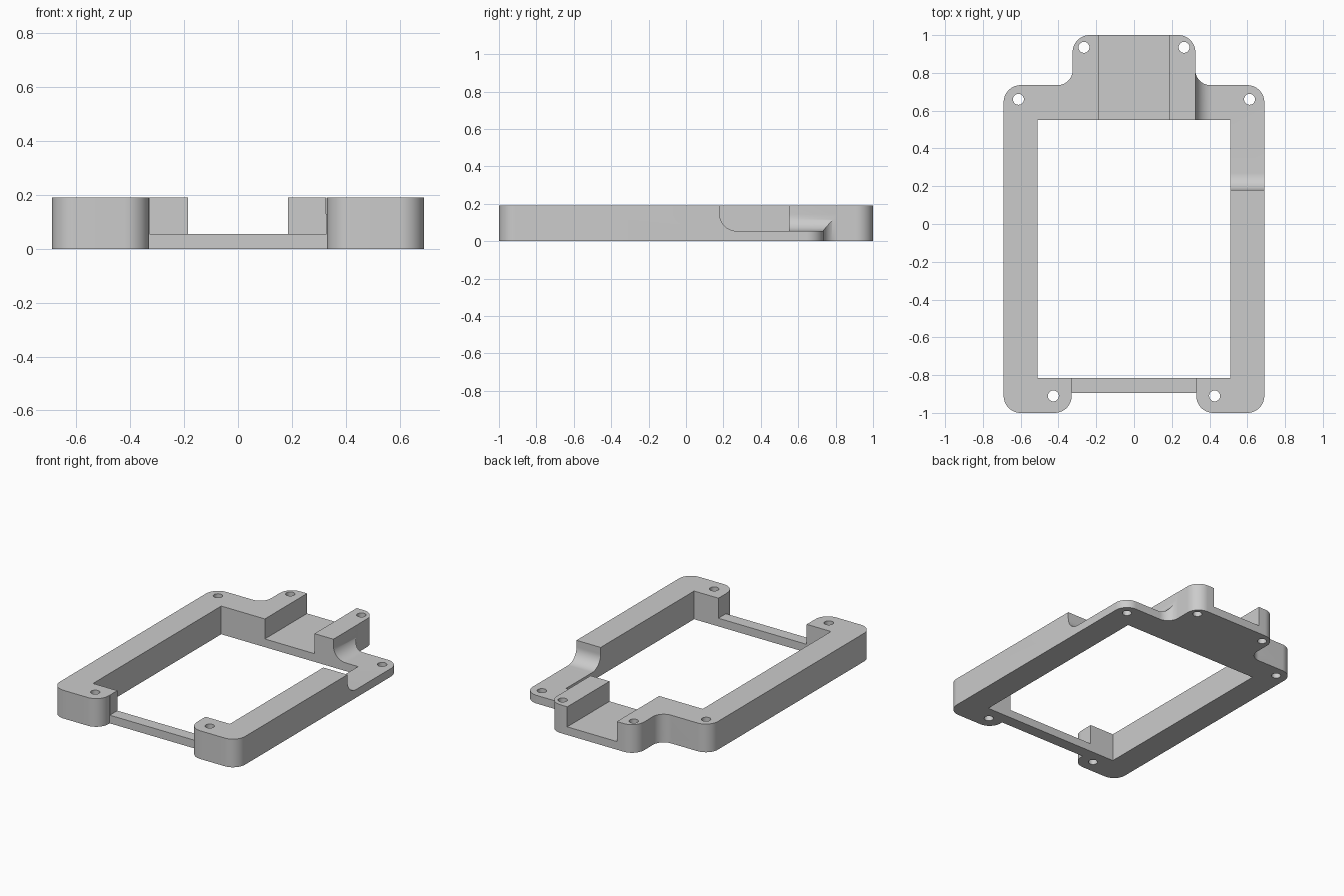
import bpy, bmesh, math
from mathutils import Vector

cube = bpy.data.objects.get("Cube")
if cube:
    bpy.data.objects.remove(cube)

HEIGHT, FLOOR = 0.19, 0.055
ARC_STEPS = 16

plastic = bpy.data.materials.new("light_grey_plastic")
plastic.use_nodes = True
GREY = (0.6, 0.6, 0.6, 1)
plastic.diffuse_color = GREY
plastic.node_tree.nodes["Principled BSDF"].inputs["Base Color"].default_value = GREY


def finish(bm, name):
    bmesh.ops.recalc_face_normals(bm, faces=bm.faces)
    mesh = bpy.data.meshes.new(name)
    bm.to_mesh(mesh)
    bm.free()
    obj = bpy.data.objects.new(name, mesh)
    bpy.context.collection.objects.link(obj)
    mesh.materials.append(plastic)
    return obj


def rounded(corners):
    """Round the right-angled corners (x, y, radius) of a closed outline."""
    points = []
    for i, (x, y, r) in enumerate(corners):
        p = Vector((x, y))
        if r == 0:
            points.append(p)
            continue
        u = (Vector(corners[i - 1][:2]) - p).normalized()
        v = (Vector(corners[(i + 1) % len(corners)][:2]) - p).normalized()
        centre = p + r * (u + v)
        for s in range(ARC_STEPS + 1):
            t = math.pi / 2 * s / ARC_STEPS
            points.append(centre - r * (v * math.cos(t) + u * math.sin(t)))
    return points


def add_box(bm, x, y, z):
    verts = bmesh.ops.create_cube(bm, size=1)["verts"]
    for v in verts:
        v.co = [lo + (c + 0.5) * (hi - lo) for c, (lo, hi) in zip(v.co, (x, y, z))]
    return verts


def cut(target, cutter):
    cutter.hide_render = True
    mod = target.modifiers.new(cutter.name, 'BOOLEAN')
    mod.operation, mod.solver, mod.object = 'DIFFERENCE', 'EXACT', cutter
    bpy.context.view_layer.objects.active = target
    bpy.ops.object.modifier_apply(modifier=mod.name)
    bpy.data.objects.remove(cutter)


# Frame body: mirrored outline with front feet and rear tab
half = [(0.33, -0.895, 0), (0.33, -1, 0.09), (0.69, -1, 0.09),
        (0.69, 0.735, 0.09), (0.325, 0.735, 0.08), (0.325, 1, 0.09)]
outline = rounded(half + [(-x, y, r) for x, y, r in reversed(half)])
bm = bmesh.new()
base = bm.faces.new([bm.verts.new((p.x, p.y, 0)) for p in outline])
top = bmesh.ops.extrude_face_region(bm, geom=[base])["geom"]
for v in top:
    if isinstance(v, bmesh.types.BMVert):
        v.co.z = HEIGHT
frame = finish(bm, "frame_body")

# Central window, front bar recess and rear tab channel
recesses = {
    "window_cutter": ((-0.51, 0.51), (-0.815, 0.55), (-0.1, 0.3)),
    "front_bar_cutter": ((-0.329, 0.329), (-0.95, -0.75), (FLOOR, 0.3)),
    "tab_channel_cutter": ((-0.185, 0.185), (0.5, 1.1), (FLOOR, 0.3)),
}
for name, spans in recesses.items():
    bm = bmesh.new()
    add_box(bm, *spans)
    cut(frame, finish(bm, name))

# Lowered rear corners, filleted against the side rails and the tab
for side in (-1, 1):
    bm = bmesh.new()
    add_box(bm, (0.326, 0.8), (0.18, 0.84), (FLOOR, 0.3))
    edges = [e for e in bm.edges if all(v.co.z < 0.1 for v in e.verts)
             and (all(v.co.x < 0.4 for v in e.verts)
                  or all(v.co.y < 0.2 for v in e.verts))]
    bmesh.ops.bevel(bm, geom=edges, offset=0.09, segments=ARC_STEPS,
                    profile=0.5, affect='EDGES')
    for v in bm.verts:
        v.co.x *= side
    cut(frame, finish(bm, "corner_cutter"))

# Screw holes
bm = bmesh.new()
for x, y in ((0.265, 0.935), (0.612, 0.66), (0.427, -0.91)):
    for side in (-1, 1):
        hole = bmesh.ops.create_cone(bm, cap_ends=True, segments=32, radius1=0.029,
                                     radius2=0.029, depth=1)["verts"]
        bmesh.ops.translate(bm, verts=hole, vec=(side * x, y, 0))
cut(frame, finish(bm, "screw_hole_cutter"))

# Smooth the arcs, keep the edges sharp
bpy.ops.object.select_all(action='DESELECT')
frame.select_set(True)
bpy.context.view_layer.objects.active = frame
bpy.ops.object.shade_smooth_by_angle(angle=math.radians(30))
